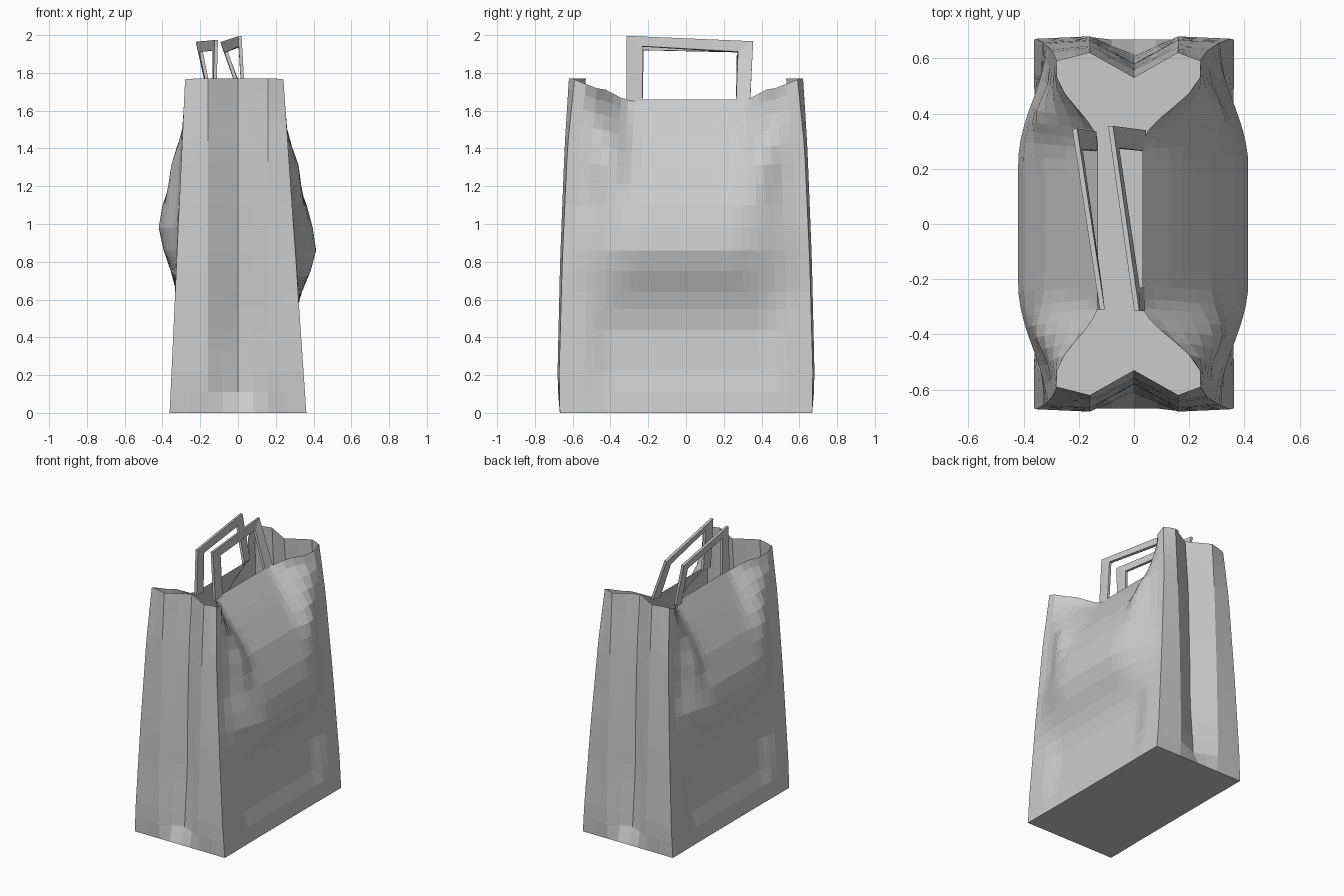
import bpy, bmesh, math

if "Cube" in bpy.data.objects:
    bpy.data.objects.remove(bpy.data.objects["Cube"])


def lerp_table(table, v):
    """Piecewise linear lookup in [(key, value), ...]."""
    if v <= table[0][0]:
        return table[0][1]
    for (a, fa), (b, fb) in zip(table, table[1:]):
        if v <= b:
            return fa + (fb - fa) * (v - a) / (b - a)
    return table[-1][1]


def smooth(a, b, v):
    t = max(0, min(1, (v - a) / (b - a)))
    return t * t * (3 - 2 * t)


def gauss(d, s):
    return math.exp(-(d / s) ** 2)


# Profiles that describe the crumpled paper
HALF_DEPTH = [(0, .668), (.2, .672), (.8, .655), (1.4, .628), (1.77, .59)]
DROP = [(.33, .11), (.42, .06), (.48, .05), (.60, 0)]
MID_RIGHT = [(0, .36), (.11, .345), (.22, .32), (.45, .297), (.6, .32), (.72, .375), (.85, .415),
             (1.05, .385), (1.3, .28), (1.5, .15), (1.66, .03)]
MID_LEFT = [(0, .36), (.11, .345), (.22, .32), (.45, .30), (.7, .335), (.82, .385), (.98, .42),
            (1.1, .40), (1.3, .325), (1.5, .22), (1.66, .13)]
INNER = [(.1, .38), (.5, .38), (.75, .22), (1.0, .22), (1.3, .22), (1.66, .29)]
OUTER = [(.1, .54), (.5, .56), (.75, .68), (1.0, .66), (1.3, .47), (1.66, .55)]
CREASE_IN = [(0, 0), (.12, .06), (.5, .08), (1.77, .06)]
FOLD_OUT = [(0, 0), (.12, .008), (1.4, .015), (1.77, .03)]
LEVELS = [0, .11, .22, .33, .44, .55, .64, .75, .86, .98, 1.1, 1.22,
          1.33, 1.44, 1.54, 1.63, 1.71, 1.77]
FRACTIONS = [0, .14, .28, .38, .46, .52, .58, .65, .72, .8, .9, 1]


def edge_x(side, z):
    top = .24 if side > 0 else .28
    return .362 + (top - .362) * z / 1.77


def panel_point(side, f, level):
    """Point on a wide panel, pulled in by the handle and bulging below it."""
    y = f * lerp_table(HALF_DEPTH, level)
    z = level - lerp_table(DROP, abs(y)) * smooth(1.1, 1.77, level)
    mid = lerp_table(MID_RIGHT if side > 0 else MID_LEFT, z)
    w = 1 - smooth(lerp_table(INNER, z), lerp_table(OUTER, z), abs(y))
    x = edge_x(side, z) * (1 - w) + mid * w
    x += .05 * gauss(abs(y) - .40, .09) * gauss(z - 1.3, .18)
    return (side * x, y, z)


def gusset_point(end, u, level):
    """Point on a folded narrow end; u runs -1..1 across its width."""
    ex = edge_x(1 if u > 0 else -1, level)
    x = (math.copysign(.16 + (ex - .16) * (abs(u) - .5) / .5, u)
         if abs(u) > .5 else u / .5 * .16)
    y = lerp_table(HALF_DEPTH, level)
    out, inn = lerp_table(FOLD_OUT, level), lerp_table(CREASE_IN, level)
    y += lerp_table([(0, -inn), (.5, out), (1, 0)], abs(u))
    return (x, end * y, level)


def mesh_object(name, bm):
    me = bpy.data.meshes.new(name)
    bm.to_mesh(me)
    bm.free()
    ob = bpy.data.objects.new(name, me)
    bpy.context.collection.objects.link(ob)
    return ob


# Paper bag: stacked rings joined into a shell with an open top
fs = [-f for f in reversed(FRACTIONS[1:])] + FRACTIONS
us = [.75, .5, .25, 0, -.25, -.5, -.75]
bm = bmesh.new()
rings = []
for lv in LEVELS:
    pts = [panel_point(1, f, lv) for f in fs]
    pts += [gusset_point(1, u, lv) for u in us]
    pts += [panel_point(-1, -f, lv) for f in fs]
    pts += [gusset_point(-1, -u, lv) for u in us]
    rings.append([bm.verts.new(p) for p in pts])
n = len(rings[0])
for lo, hi in zip(rings, rings[1:]):
    for i in range(n):
        j = (i + 1) % n
        bm.faces.new((lo[i], lo[j], hi[j], hi[i]))
bm.faces.new(list(reversed(rings[0])))
mesh_object("paper_bag", bm)


# Handles: flat U-shaped strips with slanted tops
def handle(name, outer, inner):
    bm = bmesh.new()
    o = [bm.verts.new(p) for p in outer]
    i = [bm.verts.new(p) for p in inner]
    for k in range(3):
        bm.faces.new((o[k], o[k + 1], i[k + 1], i[k]))
    ob = mesh_object(name, bm)
    m = ob.modifiers.new("thickness", 'SOLIDIFY')
    m.thickness = .018
    m.offset = 0


handle("right_handle",
       [(.03, -.315, 1.64), (.01, -.315, 1.995), (-.085, .355, 1.965), (.035, .34, 1.65)],
       [(.03, -.23, 1.64), (.012, -.23, 1.94), (-.062, .275, 1.91), (.03, .265, 1.64)])
handle("left_handle",
       [(-.125, -.31, 1.64), (-.115, -.31, 1.975), (-.215, .345, 1.965), (-.145, .335, 1.65)],
       [(-.125, -.23, 1.64), (-.125, -.225, 1.92), (-.195, .27, 1.91), (-.14, .265, 1.64)])
